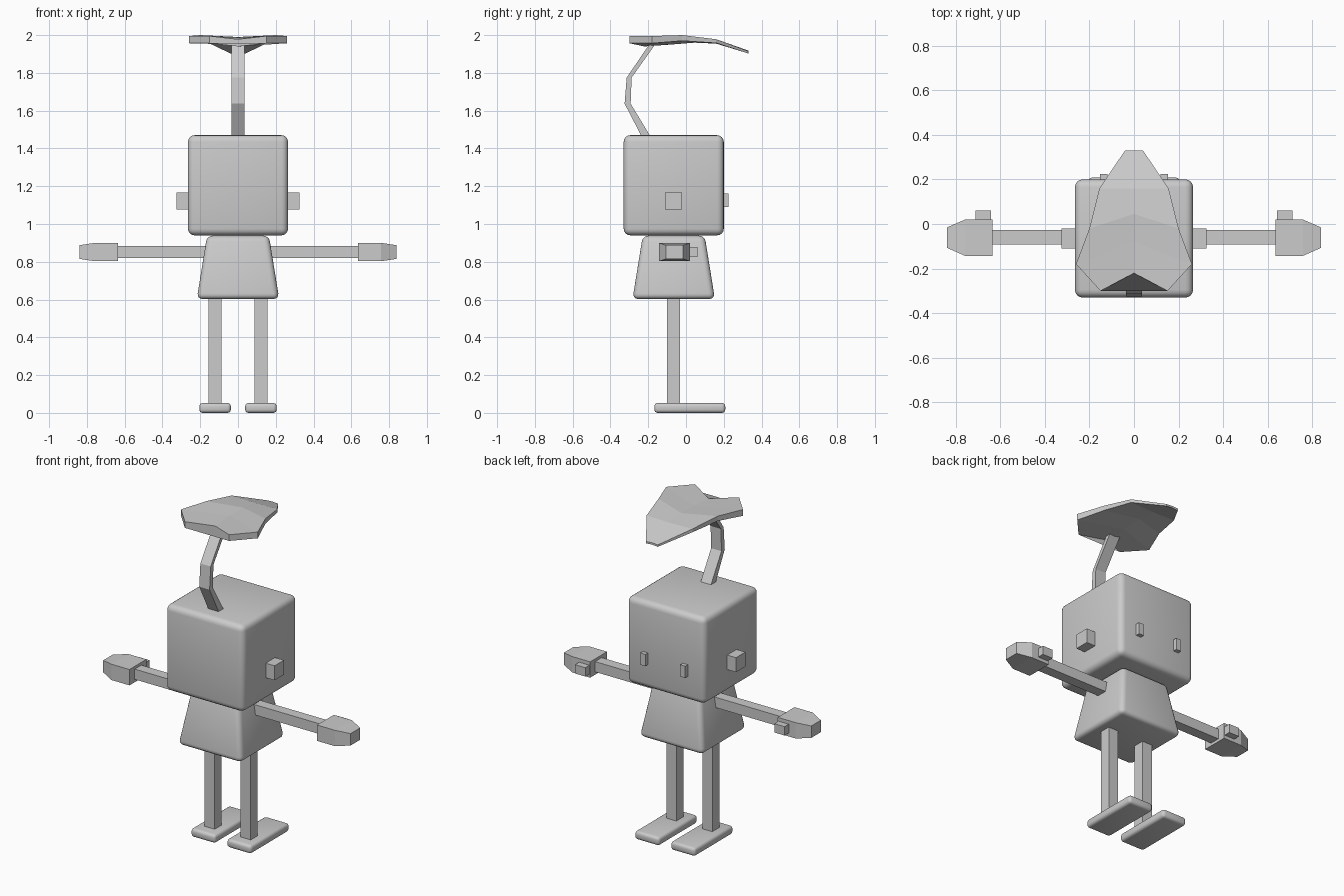
import bpy, bmesh, math

if "Cube" in bpy.data.objects:
    bpy.data.objects.remove(bpy.data.objects["Cube"])

grey = bpy.data.materials.new("plain grey")
grey.diffuse_color = (0.6, 0.6, 0.6, 1)
grey.use_nodes = True
grey.node_tree.nodes["Principled BSDF"].inputs["Base Color"].default_value = grey.diffuse_color


def finish(name, bm, bevel=0.0):
    """Turn a bmesh into an object, optionally with smooth rounded edges."""
    if bevel:
        bmesh.ops.bevel(bm, geom=bm.edges[:], offset=bevel, segments=4,
                        profile=0.5, affect='EDGES', clamp_overlap=True)
    bmesh.ops.recalc_face_normals(bm, faces=bm.faces[:])
    mesh = bpy.data.meshes.new(name)
    bm.to_mesh(mesh)
    bm.free()
    mesh.materials.append(grey)
    ob = bpy.data.objects.new(name, mesh)
    bpy.context.collection.objects.link(ob)
    if bevel:
        bpy.ops.object.select_all(action='DESELECT')
        ob.select_set(True)
        bpy.context.view_layer.objects.active = ob
        bpy.ops.object.shade_smooth_by_angle(angle=math.radians(40))
    return ob


def loft(name, rings, bevel=0.0):
    """Skin a list of equal-length point rings and cap both ends."""
    bm = bmesh.new()
    rows = [[bm.verts.new(p) for p in ring] for ring in rings]
    n = len(rows[0])
    for a, b in zip(rows, rows[1:]):
        for i in range(n):
            j = (i + 1) % n
            bm.faces.new((a[i], a[j], b[j], b[i]))
    bm.faces.new(rows[0])
    bm.faces.new(rows[-1])
    return finish(name, bm, bevel)


def flat_ring(x0, x1, y0, y1, z):
    return [(x0, y0, z), (x1, y0, z), (x1, y1, z), (x0, y1, z)]


def side_ring(x, y0, y1, z0, z1):
    return [(x, y0, z0), (x, y1, z0), (x, y1, z1), (x, y0, z1)]


def box(name, x, y, z, bevel=0.0):
    return loft(name, [flat_ring(*x, *y, z[0]), flat_ring(*x, *y, z[1])], bevel)


# Head and tapered body
box("head", (-0.265, 0.265), (-0.33, 0.20), (0.94, 1.47), 0.035)
cy = -0.065
loft("body", [flat_ring(-h, h, cy - h, cy + h, z)
              for h, z in ((0.218, 0.603), (0.164, 0.938))], 0.03)

# Paired parts
for s, side in ((-1, "left"), (1, "right")):
    def span(a, b):
        return tuple(sorted((s * a, s * b)))

    box(side + "_ear", span(0.25, 0.325), (-0.11, -0.02), (1.078, 1.167))
    box(side + "_eye", span(0.118, 0.152), (0.19, 0.225), (1.09, 1.162))
    box(side + "_leg", span(0.088, 0.156), (-0.10, -0.032), (0.04, 0.62))
    box(side + "_foot", span(0.038, 0.205), (-0.168, 0.208), (0.0, 0.052), 0.018)
    box(side + "_arm", span(0.16, 0.65), (-0.092, -0.028), (0.82, 0.883))
    loft(side + "_hand", [side_ring(s * 0.635, -0.143, 0.02, 0.803, 0.9),
                          side_ring(s * 0.757, -0.143, 0.02, 0.803, 0.9),
                          side_ring(s * 0.838, -0.107, -0.015, 0.815, 0.888)])
    box(side + "_thumb", span(0.64, 0.71), (0.01, 0.06), (0.824, 0.878))

# Bent stem on top of the head
loft("stem", [flat_ring(-0.035, 0.035, y0, y1, z) for y0, y1, z in (
    (-0.228, -0.18, 1.45), (-0.325, -0.293, 1.637),
    (-0.314, -0.288, 1.775), (-0.185, -0.153, 1.965))])

# Leaf: rows from tip to notch as centre (y, z), edge (x, y, z), thickness
leaf_rows = [
    (0.33, 1.918, 0.04, 0.33, 1.915, 0.012),
    (0.16, 1.975, 0.155, 0.16, 1.978, 0.02),
    (0.045, 1.99, 0.20, -0.02, 2.0, 0.03),
    (-0.08, 1.988, 0.26, -0.18, 1.995, 0.038),
    (-0.22, 1.978, 0.15, -0.30, 1.995, 0.038),
]
rings = []
for yc, zc, xe, ye, ze, t in leaf_rows:
    rings.append([(-xe, ye, ze), (0, yc, zc), (xe, ye, ze),
                  (xe, ye, ze - t), (0, yc, zc - t), (-xe, ye, ze - t)])
loft("leaf", rings)
